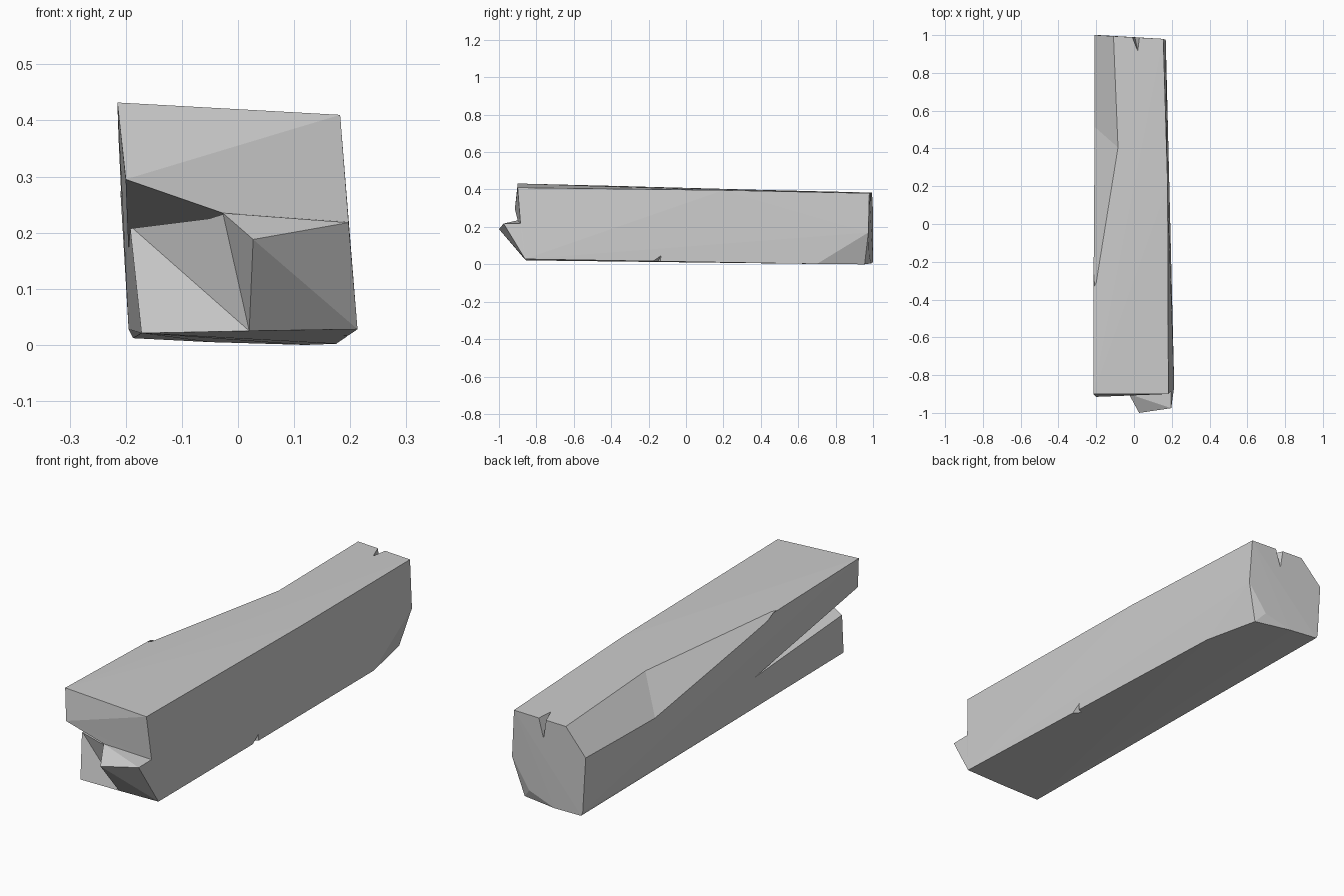
import bpy, bmesh
from mathutils import Vector

cube = bpy.data.objects.get("Cube")
if cube:
    bpy.data.objects.remove(cube, do_unlink=True)

grey = bpy.data.materials.new("pale_grey")
grey.use_nodes = True
colour = (0.6, 0.6, 0.6, 1)
grey.diffuse_color = colour
grey.node_tree.nodes["Principled BSDF"].inputs["Base Color"].default_value = colour


def hull(name, points):
    """Flat-faced convex solid around a few points."""
    bm = bmesh.new()
    verts = [bm.verts.new(p) for p in points]
    result = bmesh.ops.convex_hull(bm, input=verts)
    spare = set(result["geom_interior"] + result["geom_unused"])
    bmesh.ops.delete(bm, geom=[v for v in spare if isinstance(v, bmesh.types.BMVert)],
                     context="VERTS")
    bmesh.ops.recalc_face_normals(bm, faces=bm.faces)
    mesh = bpy.data.meshes.new(name)
    bm.to_mesh(mesh)
    bm.free()
    mesh.materials.append(grey)
    obj = bpy.data.objects.new(name, mesh)
    bpy.context.collection.objects.link(obj)
    return obj


def combine(target, tool, operation):
    """Apply a boolean and discard the tool."""
    tool.hide_render = True
    mod = target.modifiers.new(tool.name, "BOOLEAN")
    mod.operation = operation
    mod.solver = "EXACT"
    mod.object = tool
    bpy.context.view_layer.objects.active = target
    bpy.ops.object.modifier_apply(modifier=mod.name)
    bpy.data.objects.remove(tool, do_unlink=True)


def past(a, b, t):
    """Point on the line from a through b, t lengths beyond b."""
    return b + (b - a) * t


# Shared corners of the broken front end
split_top = Vector((-.2, -.915, .295))
split_low = Vector((-.19, -.815, .21))
split_end = Vector((-.2, -.185, .165))
inner = Vector((-.027, -.9, .235))
ledge = Vector((.197, -.885, .219))
base_left = Vector((-.172, -.855, .021))
base_mid = Vector((.02, -.86, .025))
base_right = Vector((.213, -.86, .028))

# Main timber, slightly twisted and tapered
beam = hull("broken_beam", [
    (-.215, -.9, .432), (.182, -.9, .41), split_top, inner, ledge,
    base_left, base_mid, base_right,
    (.178, .2, .396), (.155, .98, .38), (-.21, 1, .385),
    (-.21, 1, .28), (-.195, 1, .028), (-.187, 1, .012),
    (-.05, .99, .005), (.12, .955, 0), (.08, .98, .045),
    (.175, .7, .002), (.168, .975, .17)])

# Long chamfer along the upper left edge, tapering toward the front
tip = Vector((-.208, -.34, .415))
high, low = Vector((-.09, .41, .392)), Vector((-.204, .51, .268))
high_back, low_back = Vector((-.11, 1.1, .385)), Vector((-.206, 1.1, .28))
combine(beam, hull("edge_cutter", [
    tip, past(low, high, .6), past(high, low, .6),
    past(low_back, high_back, .6), past(high_back, low_back, .6),
    (-.5, 1.1, .8)]), "DIFFERENCE")

# Broken away lower left of the front
side = (base_mid - base_left) * .5
foot = past(split_low, base_left, .25)
combine(beam, hull("break_cutter", [
    split_low, split_low - side, foot - side, past(split_low, base_mid, .2),
    inner, split_top, past(inner, split_top, .3),
    past(ledge, inner, 0) - Vector((0, .2, 0)),
    (-.3, -1.1, -.02), (-.3, -1.1, .3), (.02, -1.1, -.02)]), "DIFFERENCE")

# Long split running back along the left side
out = Vector((-.1, 0, 0))
deep = past(split_top, inner, .02)
combine(beam, hull("split_cutter", [
    split_end, split_top, split_low, deep, split_end + out,
    past(inner, split_top, .5), past(inner, split_low, .5),
    split_top - Vector((0, .1, 0)), inner - Vector((0, .1, 0))]), "DIFFERENCE")

# Jagged prong sticking out of the lower right front
combine(beam, hull("front_prong", [
    inner, (.027, -1, .188), (.197, -.975, .218), ledge, base_mid, base_right,
    (.02, -.75, .1), (.15, -.75, .2), (.15, -.75, .05)]), "UNION")

# Small nick in the top of the back end
combine(beam, hull("back_nick", [
    (.02, .92, .382), (.005, .986, .3), (-.03, 1.03, .42), (.045, 1.03, .42),
    (.02, .9, .42), (.005, 1.05, .3)]), "DIFFERENCE")

# Small chip in the lower right edge
combine(beam, hull("edge_chip", [
    (.21, -.2, .01), (.203, -.13, .055), (.24, -.13, .07), (.24, -.2, -.03),
    (.17, -.15, .015), (.19, -.14, -.03)]), "DIFFERENCE")

for face in beam.data.polygons:
    face.use_smooth = False
    face.material_index = 0
